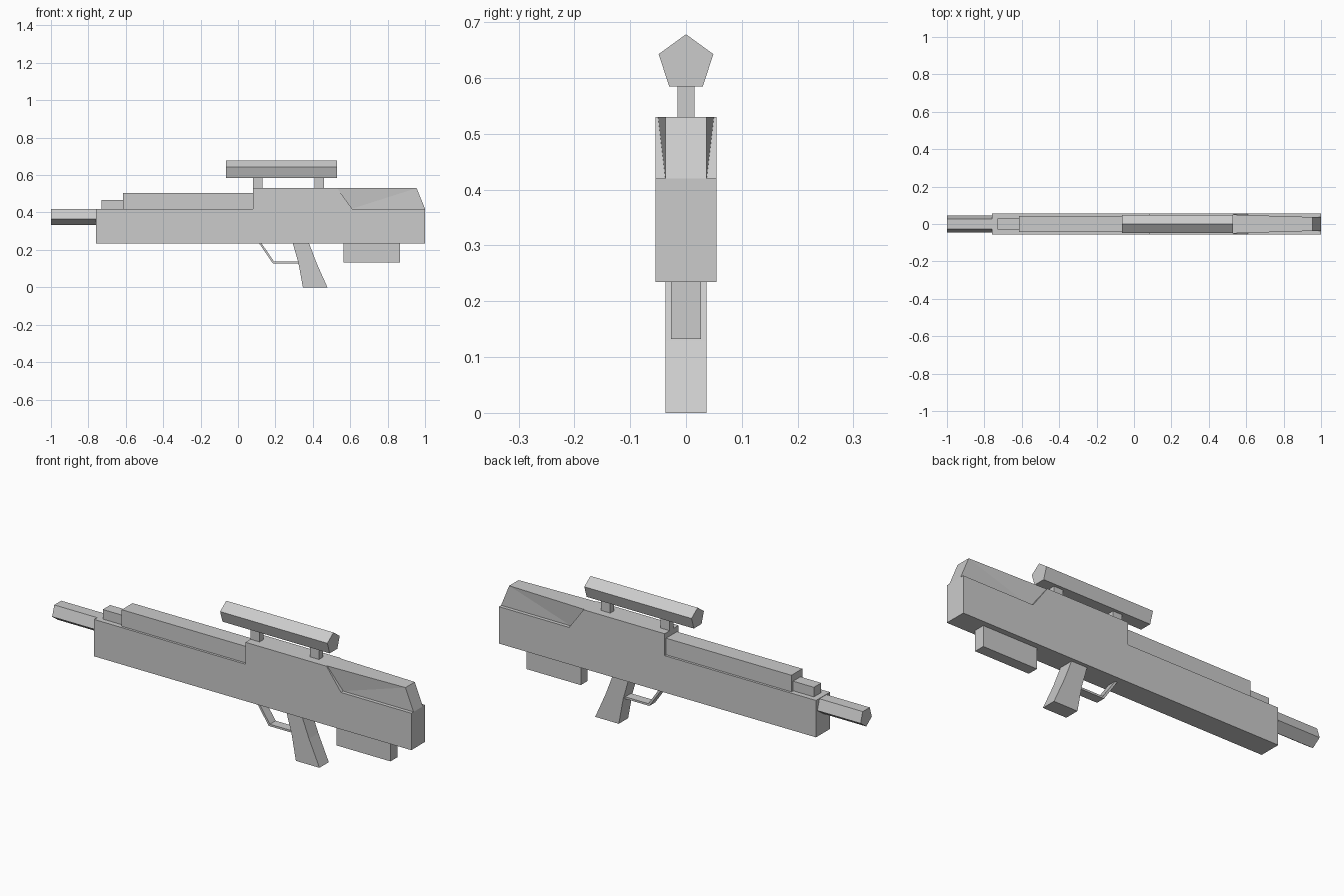
import bpy, bmesh
from math import sin, cos, pi

cube = bpy.data.objects.get("Cube")
if cube:
    bpy.data.objects.remove(cube, do_unlink=True)

grey = bpy.data.materials.new("plain_grey")
grey.use_nodes = True
COLOUR = (0.6, 0.6, 0.6, 1)
grey.diffuse_color = COLOUR
grey.node_tree.nodes["Principled BSDF"].inputs["Base Color"].default_value = COLOUR


def finish(name, bm):
    bmesh.ops.recalc_face_normals(bm, faces=bm.faces)
    mesh = bpy.data.meshes.new(name)
    bm.to_mesh(mesh)
    bm.free()
    mesh.materials.append(grey)
    obj = bpy.data.objects.new(name, mesh)
    bpy.context.collection.objects.link(obj)
    return obj


def slab(name, profile, half, fan=False):
    """Side profile (x, z) given a half width in y, one value or one per point."""
    n = len(profile)
    halves = half if isinstance(half, list) else [half] * n
    bm = bmesh.new()
    sides = [[bm.verts.new((x, s * h, z)) for (x, z), h in zip(profile, halves)]
             for s in (-1, 1)]
    for side in sides:
        if fan:
            for i in range(1, n - 1):
                bm.faces.new((side[0], side[i], side[i + 1]))
        else:
            bm.faces.new(side)
    a, b = sides
    for i in range(n):
        j = (i + 1) % n
        bm.faces.new((a[i], a[j], b[j], b[i]))
    return finish(name, bm)


def box(name, x0, x1, z0, z1, half):
    return slab(name, [(x0, z0), (x1, z0), (x1, z1), (x0, z1)], half)


def pentagon_tube(name, x0, x1, z, radius, point):
    """Five-sided bar along x; point is 1 for a ridge on top, -1 for below."""
    bm = bmesh.new()
    rings = [[bm.verts.new((x, radius * sin(2 * pi * i / 5),
                            z + point * radius * cos(2 * pi * i / 5)))
              for i in range(5)] for x in (x0, x1)]
    for ring in rings:
        bm.faces.new(ring)
    a, b = rings
    for i in range(5):
        j = (i + 1) % 5
        bm.faces.new((a[i], a[j], b[j], b[i]))
    return finish(name, bm)


# Main body with the raised rear receiver
slab("body", [(-0.76, 0.235), (1, 0.235), (1, 0.42), (0.61, 0.42),
              (0.53, 0.53), (0.08, 0.53), (0.08, 0.42), (-0.76, 0.42)], 0.055)

# Narrower cheek rest, with side panels twisting into the recess
slab("cheek_rest", [(0.61, 0.42), (1, 0.42), (0.955, 0.53), (0.53, 0.53)],
     [0.037, 0.037, 0.037, 0.05], fan=True)

# Fore-end and barrel
box("upper_handguard", -0.615, 0.08, 0.42, 0.503, 0.043)
box("front_block", -0.73, -0.615, 0.42, 0.468, 0.029)
pentagon_tube("barrel", -1, -0.76, 0.38, 0.047, -1)

# Scope on two posts
pentagon_tube("scope", -0.065, 0.53, 0.627, 0.0515, 1)
for label, x in (("front", 0.08), ("rear", 0.41)):
    box(label + "_scope_post", x, x + 0.05, 0.53, 0.587, 0.015)

# Grip, guard and magazine below the body
slab("grip", [(0.293, 0.235), (0.323, 0.13), (0.347, 0), (0.478, 0),
              (0.42, 0.13), (0.38, 0.235)], 0.037)
slab("trigger_guard", [(0.113, 0.235), (0.187, 0.127), (0.325, 0.127),
                       (0.323, 0.137), (0.193, 0.137), (0.126, 0.235)], 0.023)
box("magazine", 0.565, 0.865, 0.132, 0.235, 0.027)
